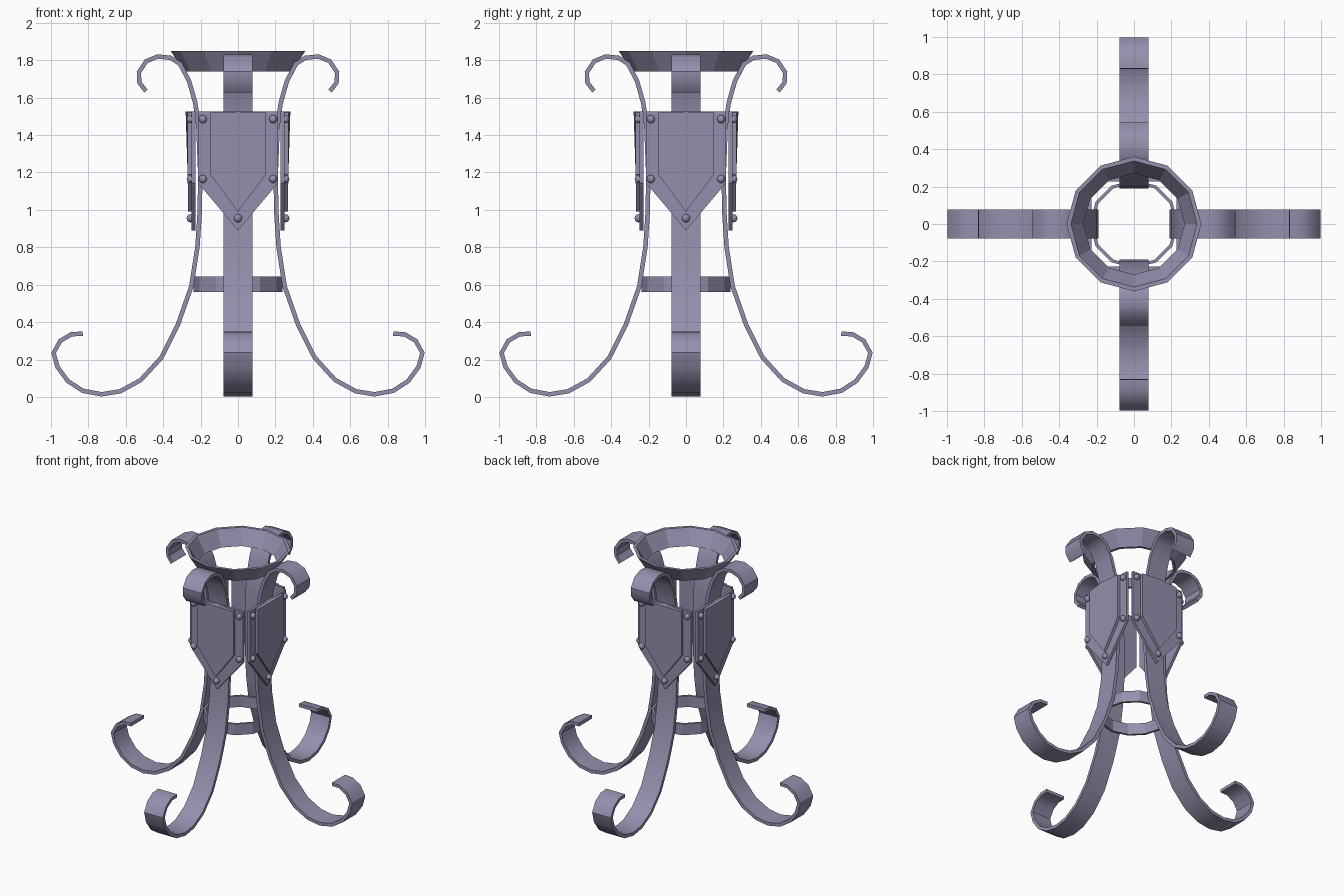
import bpy
import bmesh
from math import cos, sin, pi, radians
from mathutils import Vector, Matrix

if "Cube" in bpy.data.objects:
    bpy.data.objects.remove(bpy.data.objects["Cube"], do_unlink=True)

# One iron colour for everything
iron = bpy.data.materials.new("violet_grey_iron")
iron.use_nodes = True
iron.diffuse_color = (0.30, 0.275, 0.42, 1)
iron.node_tree.nodes["Principled BSDF"].inputs["Base Color"].default_value = iron.diffuse_color


def finish(bm, name, turn=0, angle=35):
    bmesh.ops.recalc_face_normals(bm, faces=bm.faces)
    bm.transform(Matrix.Rotation(turn, 4, 'Z'))
    mesh = bpy.data.meshes.new(name)
    bm.to_mesh(mesh)
    bm.free()
    mesh.materials.append(iron)
    ob = bpy.data.objects.new(name, mesh)
    bpy.context.collection.objects.link(ob)
    bpy.ops.object.select_all(action='DESELECT')
    ob.select_set(True)
    bpy.context.view_layer.objects.active = ob
    bpy.ops.object.shade_smooth_by_angle(angle=radians(angle))
    return ob


def skin(bm, loops, closed):
    """Bridge a row of four-cornered cross-sections."""
    rows = [[bm.verts.new(p) for p in loop] for loop in loops]
    pairs = list(zip(rows, rows[1:] + rows[:1])) if closed else list(zip(rows, rows[1:]))
    for a, b in pairs:
        for i in range(4):
            j = (i + 1) % 4
            bm.faces.new((a[i], a[j], b[j], b[i]))
    if not closed:
        bm.faces.new(rows[0])
        bm.faces.new(rows[-1])


def hoop(name, profile, sides=12):
    """Sweep a four-point (radius, z) section around the axis."""
    bm = bmesh.new()
    skin(bm, [[(r * cos(a), r * sin(a), z) for r, z in profile]
              for a in (2 * pi * k / sides for k in range(sides))], True)
    return finish(bm, name, angle=20)


# Scrolled strap: centreline as (radius, z), from foot curl to top curl
PATH = [(.83, .338), (.89, .335), (.95, .30), (.986, .235), (.965, .16), (.91, .085),
        (.83, .033), (.73, .014), (.63, .03), (.52, .09), (.41, .21), (.32, .39),
        (.25, .59), (.217, .80), (.204, 1.0), (.202, 1.2), (.212, 1.45), (.228, 1.57),
        (.262, 1.69), (.31, 1.78), (.36, 1.813), (.43, 1.82), (.49, 1.795),
        (.53, 1.735), (.527, 1.68), (.492, 1.635)]
HALF_WIDTH, HALF_THICK = .077, .012


def strap(name, turn):
    pts = [Vector(p) for p in PATH]
    loops = []
    for i, p in enumerate(pts):
        t = (pts[min(i + 1, len(pts) - 1)] - pts[max(i - 1, 0)]).normalized()
        n = Vector((-t.y, t.x)) * HALF_THICK
        a, b = p + n, p - n
        loops.append([(a.x, -HALF_WIDTH, a.y), (a.x, HALF_WIDTH, a.y),
                      (b.x, HALF_WIDTH, b.y), (b.x, -HALF_WIDTH, b.y)])
    bm = bmesh.new()
    skin(bm, loops, False)
    finish(bm, name, turn)


def prism(name, turn, outline, back, front):
    """Extrude a (y, z) outline outward; front depth may vary across y."""
    bm = bmesh.new()
    inner = [bm.verts.new((back, y, z)) for y, z in outline]
    outer = [bm.verts.new((front(y, z), y, z)) for y, z in outline]
    bm.faces.new(inner)
    bm.faces.new(outer)
    for i in range(len(outline)):
        j = (i + 1) % len(outline)
        bm.faces.new((inner[i], inner[j], outer[j], outer[i]))
    return finish(bm, name, turn, 20)


TOP = 1.525
PLATE = [(-.215, TOP), (.215, TOP), (.215, 1.145), (0, .89), (-.215, 1.145)]
PANEL = [(-.15, TOP - .005), (0, TOP), (.15, TOP - .005), (.15, 1.19), (0, .99), (-.15, 1.19)]
RIVETS = [(-.188, 1.485), (.188, 1.485), (-.188, 1.165), (.188, 1.165), (0, .955)]


def rivets(name, turn):
    bm = bmesh.new()
    for y, z in RIVETS:
        bmesh.ops.create_uvsphere(bm, u_segments=10, v_segments=6, radius=.022,
                                  matrix=Matrix.Translation((.254, y, z)))
    finish(bm, name, turn, 60)


# Four identical sides
for k, side in enumerate(("left", "back", "right", "front")):
    turn = k * pi / 2
    strap(side + "_scroll_strap", turn)
    prism(side + "_shield_plate", turn, PLATE, .228, lambda y, z: .248)
    prism(side + "_raised_panel", turn, PANEL, .24,
          lambda y, z: (.28 if z > 1.1 else .266) - .07 * abs(y))
    rivets(side + "_rivets", turn)

# Open dish rim at the top and tie ring between the legs
hoop("dish_rim", [(.36, 1.85), (.29, 1.74), (.27, 1.74), (.337, 1.85)])
hoop("tie_ring", [(.237, .645), (.237, .562), (.22, .562), (.22, .645)])
